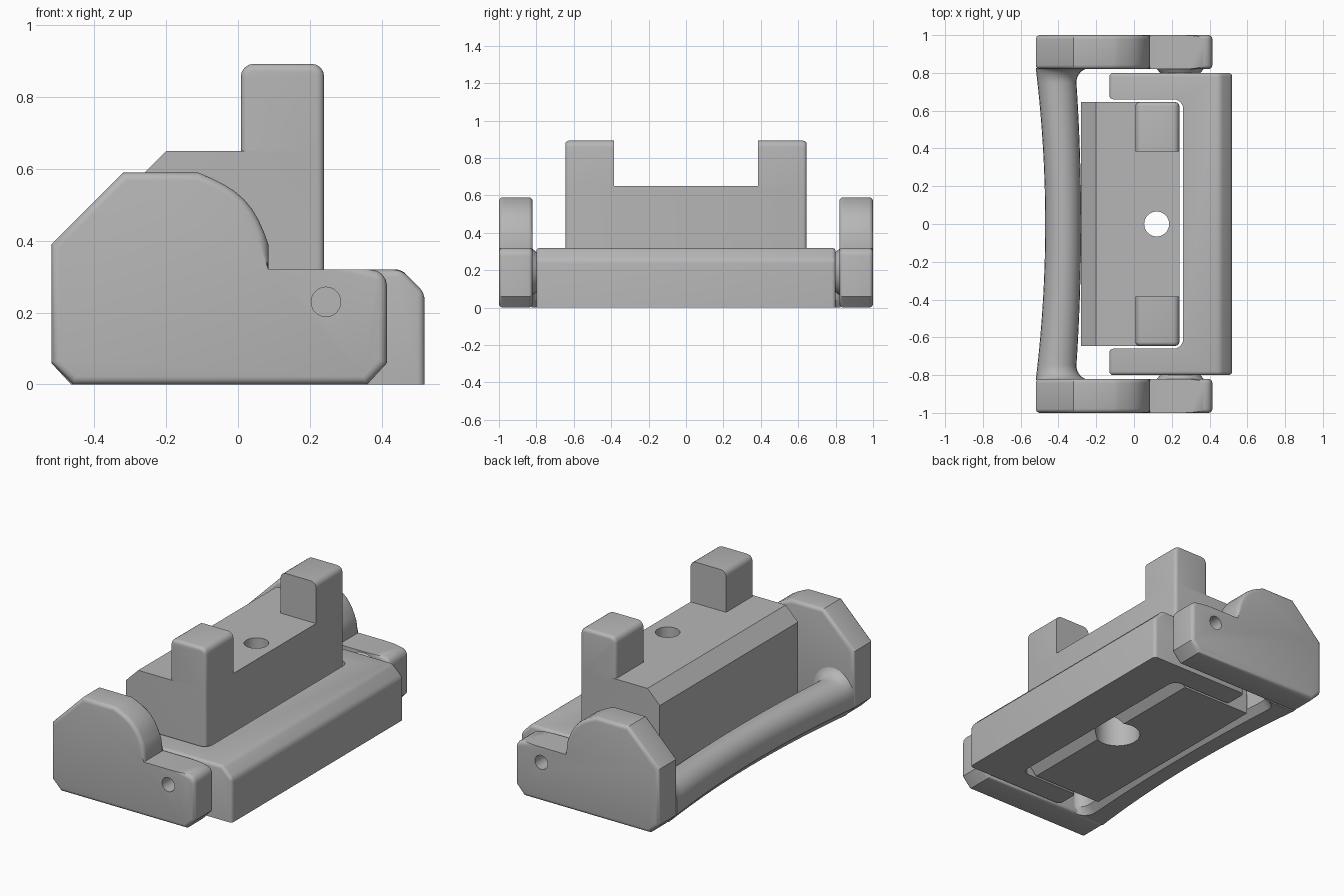
import bpy, bmesh, math
from mathutils import Vector

cube = bpy.data.objects.get("Cube")
if cube:
    bpy.data.objects.remove(cube, do_unlink=True)

grey = bpy.data.materials.new("plain grey")
grey.use_nodes = True
grey.diffuse_color = (0.47, 0.47, 0.47, 1)
grey.node_tree.nodes["Principled BSDF"].inputs["Base Color"].default_value = grey.diffuse_color


def finish(name, bm):
    """Turn a bmesh into a smooth-by-angle grey object."""
    bmesh.ops.recalc_face_normals(bm, faces=bm.faces)
    mesh = bpy.data.meshes.new(name)
    bm.to_mesh(mesh)
    bm.free()
    mesh.materials.append(grey)
    ob = bpy.data.objects.new(name, mesh)
    bpy.context.collection.objects.link(ob)
    smooth(ob)
    return ob


def smooth(ob):
    bpy.ops.object.select_all(action='DESELECT')
    ob.select_set(True)
    bpy.context.view_layer.objects.active = ob
    bpy.ops.object.shade_smooth_by_angle(angle=math.radians(32))


def prism(points, axis, lo, hi):
    """Extrude a 2D outline along y (outline in xz) or z (outline in xy)."""
    bm = bmesh.new()
    place = (lambda p, d: (p[0], d, p[1])) if axis == 'y' else (lambda p, d: (p[0], p[1], d))
    rings = [[bm.verts.new(place(p, d)) for p in points] for d in (lo, hi)]
    bm.faces.new(rings[0])
    bm.faces.new(rings[1])
    n = len(points)
    for i in range(n):
        j = (i + 1) % n
        bm.faces.new((rings[0][i], rings[0][j], rings[1][j], rings[1][i]))
    bmesh.ops.recalc_face_normals(bm, faces=bm.faces)
    return bm


def round_edges(bm, rule, width, segments=4):
    edges = [e for e in bm.edges if rule(e.verts[0].co, e.verts[1].co)]
    bmesh.ops.bevel(bm, geom=edges, offset=width, offset_type='OFFSET',
                    segments=segments, profile=0.5, affect='EDGES', clamp_overlap=True)


def near(value, *others):
    return all(abs(value - o) < 0.002 for o in others)


def cylinder(name, r1, r2, start, end):
    start, end = Vector(start), Vector(end)
    bm = bmesh.new()
    bmesh.ops.create_cone(bm, cap_ends=True, segments=40, radius1=r1, radius2=r2,
                          depth=(end - start).length)
    turn = (end - start).to_track_quat('Z', 'Y').to_matrix()
    bmesh.ops.rotate(bm, matrix=turn, verts=bm.verts)
    bmesh.ops.translate(bm, vec=(start + end) / 2, verts=bm.verts)
    return finish(name, bm)


def cut(ob, cutter):
    cutter.hide_render = True
    mod = ob.modifiers.new("hole", 'BOOLEAN')
    mod.operation, mod.solver, mod.object = 'DIFFERENCE', 'EXACT', cutter
    bpy.context.view_layer.objects.active = ob
    bpy.ops.object.modifier_apply(modifier=mod.name)
    bpy.data.objects.remove(cutter, do_unlink=True)
    smooth(ob)


# Side plates with a humped outline, a pivot hole and an inner pivot boss
ARM = 0.32
hump = [(-0.11 + 0.195 * t + 0.03 * math.sin(math.pi * t), 0.59 - 0.2 * t
         + 0.025 * math.sin(math.pi * t)) for t in [i / 8 for i in range(9)]]
outline = [(-0.46, 0), (0.36, 0), (0.415, 0.06), (0.415, ARM), (0.085, ARM)]
outline += hump[::-1] + [(-0.32, 0.59), (-0.52, 0.39), (-0.52, 0.06)]


def plate_edge(a, b):
    across = near(a.x, b.x) and near(a.z, b.z)
    if across:
        return near(a.x, 0.415) and near(a.z, ARM)
    return not near(ARM, a.z, b.z)


for side, label in ((1, "left"), (-1, "right")):
    bm = prism(outline, 'y', *sorted((side * 0.82, side * 1.0)))
    round_edges(bm, lambda a, b: near(a.x, b.x, 0.415) and near(a.z, b.z, ARM), 0.045)
    round_edges(bm, lambda a, b: plate_edge(a, b) and (a.z + b.z) / 2 < 0.6, 0.022)
    plate = finish(label + "_side_plate", bm)
    cut(plate, cylinder("hole_cutter", 0.041, 0.041,
                        (0.245, side * 0.87, 0.23), (0.245, side * 1.1, 0.23)))
    cylinder(label + "_pivot_boss", 0.13, 0.1, (0.245, side * 0.83, 0.19), (0.245, side * 0.79, 0.19))

# Bowed grip bar joining the plates, flared where it meets them
bm = bmesh.new()
rings = []
END, FLARE = 0.825, 0.08
stations = [-END + FLARE * (1 - math.cos(i * math.pi / 16)) for i in range(8)]
stations += [-END + FLARE + (END - FLARE) * i / 12 for i in range(12)]
stations += [0] + [-y for y in reversed(stations)]
for y in stations:
    bow = 1 - (y / END) ** 2
    t = max(0, (abs(y) - END + FLARE) / FLARE)
    flare = FLARE * (1 - math.sqrt(max(0, 1 - t * t)))
    outer = -0.52 + 0.05 * bow
    inner = -0.31 + 0.03 * bow + flare
    mid, half = (outer + inner) / 2, (inner - outer) / 2
    shoulder, top = 0.12, 0.22 + flare * 0.8
    section = [(outer + 0.055, 0), (inner - 0.04, 0), (inner, 0.04)]
    for i in range(13):
        a = math.pi * i / 12
        section.append((mid + half * math.cos(a), shoulder + (top - shoulder) * math.sin(a)))
    section.append((outer, 0.06))
    rings.append([bm.verts.new((x, y, z)) for x, z in section])
for a, b in zip(rings, rings[1:]):
    for i in range(len(a)):
        j = (i + 1) % len(a)
        bm.faces.new((a[i], a[j], b[j], b[i]))
bm.faces.new(rings[0])
bm.faces.new(rings[-1])
finish("grip_bar", bm)

# Central block with a stepped bore
W = 0.645
bm = prism([(-0.28, 0), (0.17, 0), (0.24, 0.07), (0.24, 0.65), (-0.2, 0.65), (-0.28, 0.57)],
           'y', -W, W)
round_edges(bm, lambda a, b: near(a.x, b.x, 0.24) and near(a.y, b.y), 0.02)
block = finish("central_block", bm)
cut(block, cylinder("bore_cutter", 0.066, 0.066, (0.12, 0, -0.1), (0.12, 0, 0.8)))
cut(block, cylinder("counterbore_cutter", 0.125, 0.125, (0.12, 0, -0.1), (0.12, 0, 0.2)))

# Upright posts at both ends of the block
for side, label in ((1, "left"), (-1, "right")):
    lo, hi = sorted((side * 0.385, side * W))
    bm = prism([(0.008, 0.64), (0.24, 0.64), (0.24, 0.893), (0.008, 0.893)], 'y', lo, hi)
    round_edges(bm, lambda a, b: near(0.893, a.z, b.z) and near(a.x, b.x), 0.035)
    round_edges(bm, lambda a, b: near(side * W, a.y, b.y) and max(a.z, b.z) > 0.65, 0.02)
    finish(label + "_post", bm)

# U-shaped bracket around the block
X0, X1, X2, Y1, Y2 = -0.13, 0.26, 0.52, 0.66, 0.8
corner = [(X1 - 0.05 + 0.05 * math.sin(a), Y1 - 0.05 + 0.05 * math.cos(a))
          for a in [i * math.pi / 12 for i in range(7)]]
upper = [(X2, Y2), (X0, Y2), (X0, Y1)] + corner
lower = [(x, -y) for x, y in reversed(upper)]
bm = prism(upper + lower, 'z', 0, ARM)
round_edges(bm, lambda a, b: near(X2, a.x, b.x) and near(ARM, a.z, b.z), 0.065, 1)
round_edges(bm, lambda a, b: (near(Y2, abs(a.y), abs(b.y)) and not near(0, a.z, b.z))
            or (near(X0, a.x, b.x) and not near(0, a.z, b.z)), 0.02)
finish("u_bracket", bm)
